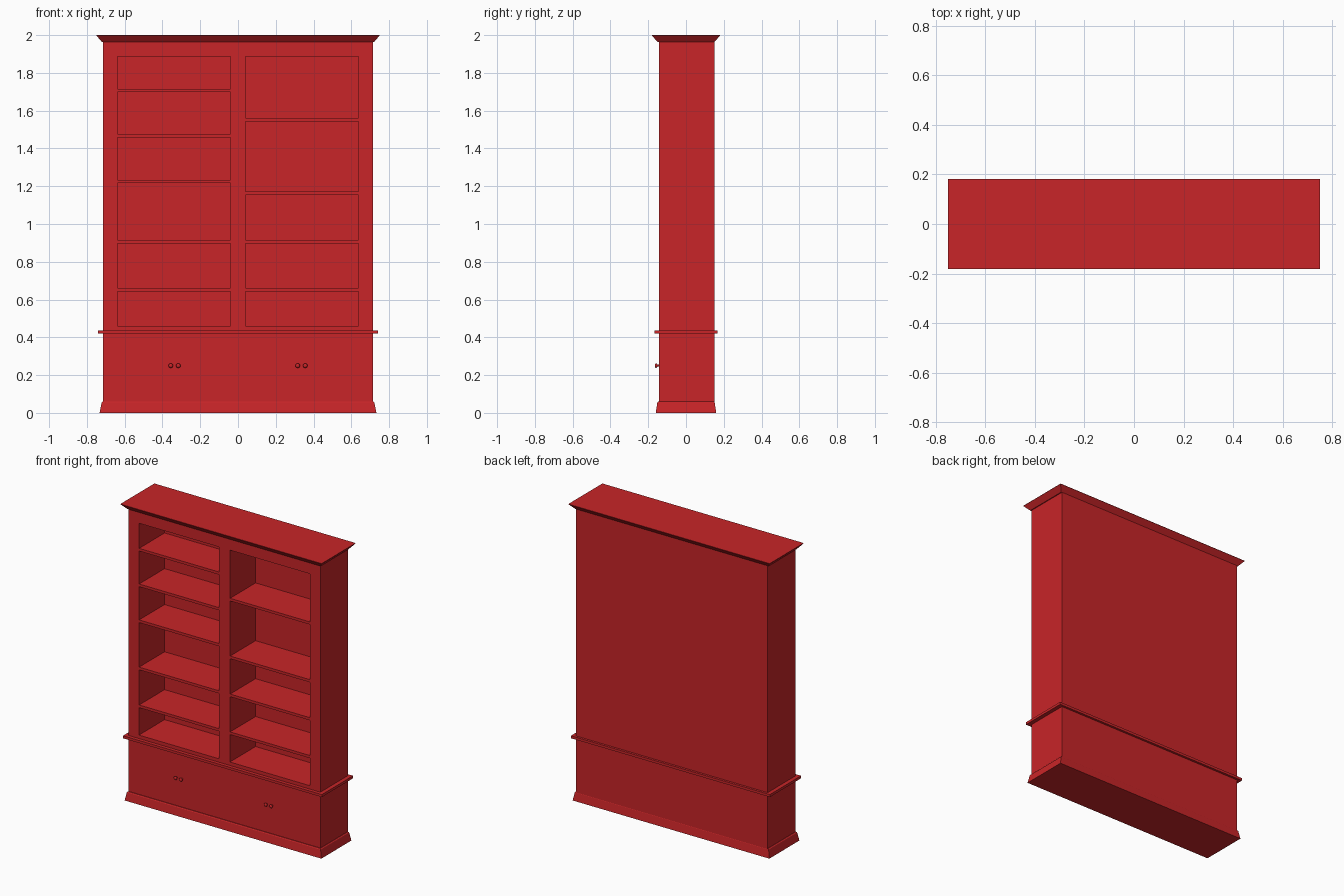
import bpy, bmesh, math
from mathutils import Matrix

if "Cube" in bpy.data.objects:
    bpy.data.objects.remove(bpy.data.objects["Cube"])

red = bpy.data.materials.new("red_paint")
red.diffuse_color = (0.58, 0.018, 0.021, 1)
red.use_nodes = True
red.node_tree.nodes["Principled BSDF"].inputs["Base Color"].default_value = red.diffuse_color


def finish(name, bm):
    bmesh.ops.recalc_face_normals(bm, faces=bm.faces)
    me = bpy.data.meshes.new(name)
    bm.to_mesh(me)
    bm.free()
    ob = bpy.data.objects.new(name, me)
    bpy.context.collection.objects.link(ob)
    me.materials.append(red)
    return ob


def box(name, x0, x1, y0, y1, z0, z1):
    bm = bmesh.new()
    size = Matrix.Diagonal((x1 - x0, y1 - y0, z1 - z0, 1))
    centre = Matrix.Translation(((x0 + x1) / 2, (y0 + y1) / 2, (z0 + z1) / 2))
    bmesh.ops.create_cube(bm, size=1, matrix=centre @ size)
    return finish(name, bm)


def moulding(name, sections):
    """Stack of rectangles (half width, half depth, z) skinned into a solid."""
    bm = bmesh.new()
    rings = [[bm.verts.new((sx * hx, sy * hy, z))
              for sx, sy in ((-1, -1), (1, -1), (1, 1), (-1, 1))]
             for hx, hy, z in sections]
    for a, b in zip(rings, rings[1:]):
        for i in range(4):
            j = (i + 1) % 4
            bm.faces.new((a[i], a[j], b[j], b[i]))
    bm.faces.new(rings[0][::-1])
    bm.faces.new(rings[-1])
    return finish(name, bm)


def knob(name, x, z, y):
    # lathed profile: (radius, distance out from the door)
    profile = [(0.006, -0.002), (0.005, 0.008), (0.011, 0.012),
               (0.012, 0.016), (0.009, 0.020), (0.0, 0.0215)]
    bm = bmesh.new()
    vs = [bm.verts.new((r, -d, 0)) for r, d in profile]
    es = [bm.edges.new(p) for p in zip(vs, vs[1:])]
    bmesh.ops.spin(bm, geom=vs + es, cent=(0, 0, 0), axis=(0, 1, 0),
                   angle=math.tau, steps=16)
    bmesh.ops.remove_doubles(bm, verts=bm.verts, dist=1e-5)
    ob = finish(name, bm)
    ob.location = (x, y, z)
    for p in ob.data.polygons:
        p.use_smooth = True


FRONT, BACK, HALF = -0.143, 0.151, 0.714
OPEN_IN, OPEN_OUT, OPEN_Z0, OPEN_Z1 = 0.04, 0.638, 0.459, 1.886
INNER_BACK = 0.13

# Carcass with the two shelf bays cut out
carcass = box("carcass", -HALF, HALF, FRONT, BACK, 0.03, 1.967)
for side in (-1, 1):
    x0, x1 = sorted((side * OPEN_IN, side * OPEN_OUT))
    cutter = box("bay_cutter", x0, x1, FRONT - 0.1, INNER_BACK, OPEN_Z0, OPEN_Z1)
    cutter.hide_render = True
    mod = carcass.modifiers.new("bay", 'BOOLEAN')
    mod.object = cutter
    mod.operation = 'DIFFERENCE'
    mod.solver = 'EXACT'
    bpy.context.view_layer.objects.active = carcass
    bpy.ops.object.modifier_apply(modifier=mod.name)
    bpy.data.objects.remove(cutter)

# Shelves, given by their top heights
bays = {-1: (1.716, 1.476, 1.234, 0.916, 0.661),
        1: (1.561, 1.172, 0.916, 0.661)}
for side, tops in bays.items():
    x0, x1 = sorted((side * (OPEN_IN - 0.005), side * (OPEN_OUT + 0.005)))
    for top in tops:
        box("shelf", x0, x1, FRONT + 0.002, INNER_BACK + 0.005, top - 0.018, top)

# Plinth, waist ledge and flared crown
moulding("plinth", [(0.733, 0.16, 0), (0.722, 0.152, 0.054), (0.716, 0.148, 0.06)])
moulding("waist_ledge", [(0.741, 0.166, 0.419), (0.741, 0.166, 0.436)])
moulding("crown", [(0.72, 0.15, 1.963), (0.75, 0.181, 1.998), (0.75, 0.181, 2.0)])

# Pairs of door knobs
for cx in (-0.336, 0.336):
    for dx in (-0.02, 0.02):
        knob("door_knob", cx + dx, 0.25, FRONT)
